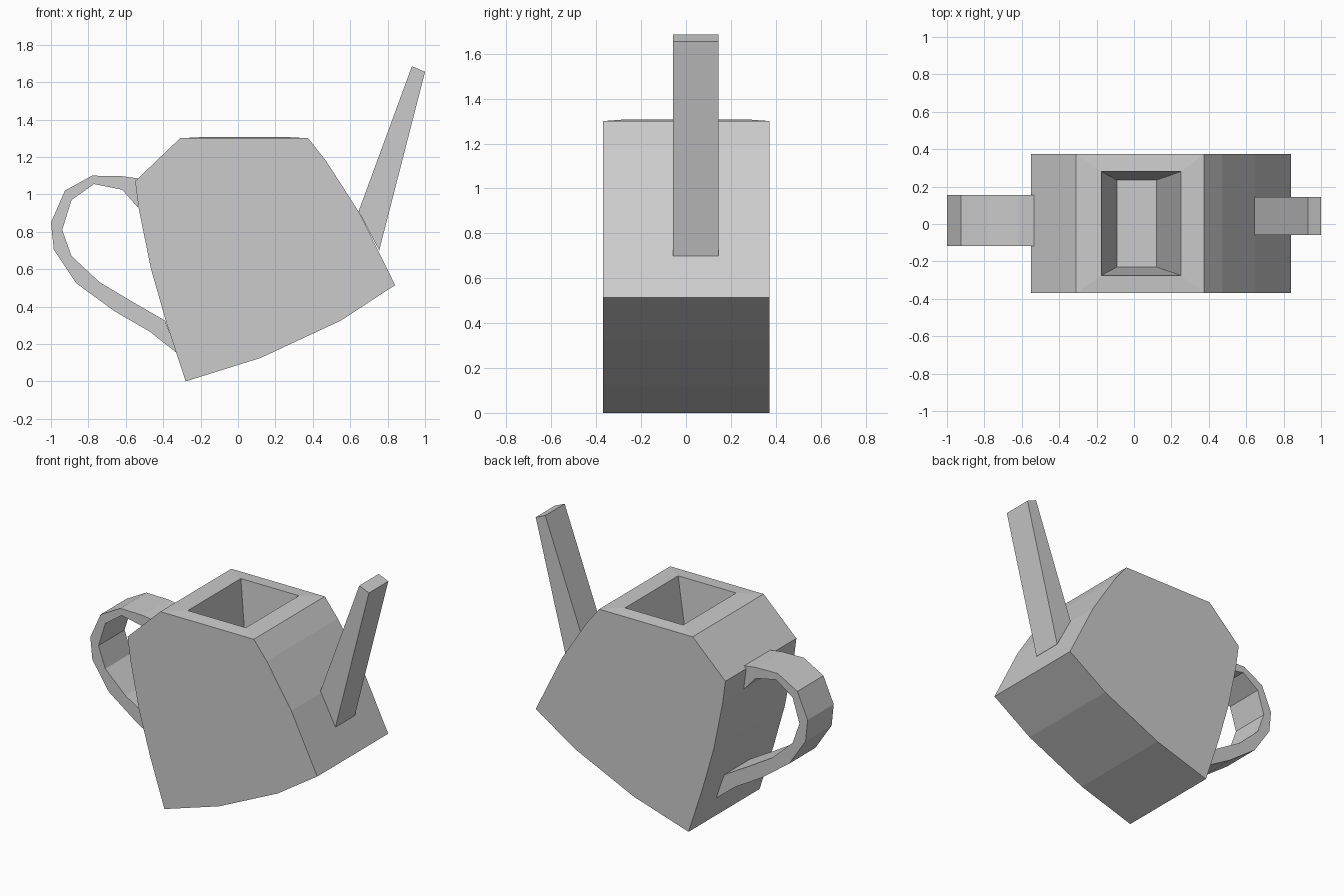
import bpy, bmesh

if "Cube" in bpy.data.objects:
    bpy.data.objects.remove(bpy.data.objects["Cube"])


def prism(bm, profile, y0, y1):
    """Extrude an (x, z) outline from y0 to y1; returns the front and back verts."""
    front = [bm.verts.new((x, y0, z)) for x, z in profile]
    back = [bm.verts.new((x, y1, z)) for x, z in profile]
    bm.faces.new(front)
    bm.faces.new(back)
    n = len(profile)
    for i in range(n):
        j = (i + 1) % n
        bm.faces.new((front[i], front[j], back[j], back[i]))
    return front, back


def rect(bm, x0, x1, y0, y1, z):
    return [bm.verts.new(p) for p in ((x0, y0, z), (x1, y0, z), (x1, y1, z), (x0, y1, z))]


def finish(bm, name):
    bmesh.ops.recalc_face_normals(bm, faces=bm.faces[:])
    mesh = bpy.data.meshes.new(name)
    bm.to_mesh(mesh)
    bm.free()
    obj = bpy.data.objects.new(name, mesh)
    bpy.context.collection.objects.link(obj)
    return obj


# Body: extruded outline with a tapered hollow in the flat top
bm = bmesh.new()
front, back = prism(bm, [
    (-0.31, 1.30), (0.375, 1.30), (0.47, 1.18), (0.65, 0.90), (0.84, 0.515),
    (0.55, 0.325), (0.12, 0.125), (-0.28, 0.0), (-0.385, 0.32), (-0.465, 0.60),
    (-0.53, 0.92), (-0.55, 1.07)], -0.37, 0.373)
outer = [front[0], front[1], back[1], back[0]]
top = next(f for f in bm.faces if set(f.verts) == set(outer))
bm.faces.remove(top)
rim = rect(bm, -0.175, 0.25, -0.275, 0.28, 1.307)
floor = rect(bm, -0.09, 0.12, -0.23, 0.235, 0.65)
for a, b in ((outer, rim), (rim, floor)):
    for i in range(4):
        j = (i + 1) % 4
        bm.faces.new((a[i], a[j], b[j], b[i]))
bm.faces.new(floor)
finish(bm, "pot_body")

# Spout: tapered slab, slightly off centre
bm = bmesh.new()
prism(bm, [(0.93, 1.685), (1.0, 1.655), (0.755, 0.70), (0.645, 0.91)], -0.058, 0.145)
finish(bm, "spout")

# Handle: faceted loop, outer edge then inner edge
bm = bmesh.new()
prism(bm, [
    (-0.535, 1.085), (-0.62, 1.097), (-0.78, 1.10), (-0.925, 1.02), (-1.0, 0.85),
    (-0.985, 0.705), (-0.865, 0.525), (-0.66, 0.375), (-0.47, 0.265), (-0.325, 0.15),
    (-0.39, 0.325), (-0.555, 0.42), (-0.74, 0.53), (-0.89, 0.67), (-0.94, 0.81),
    (-0.89, 0.97), (-0.77, 1.055), (-0.62, 1.025), (-0.535, 0.93)], -0.118, 0.155)
finish(bm, "handle")
